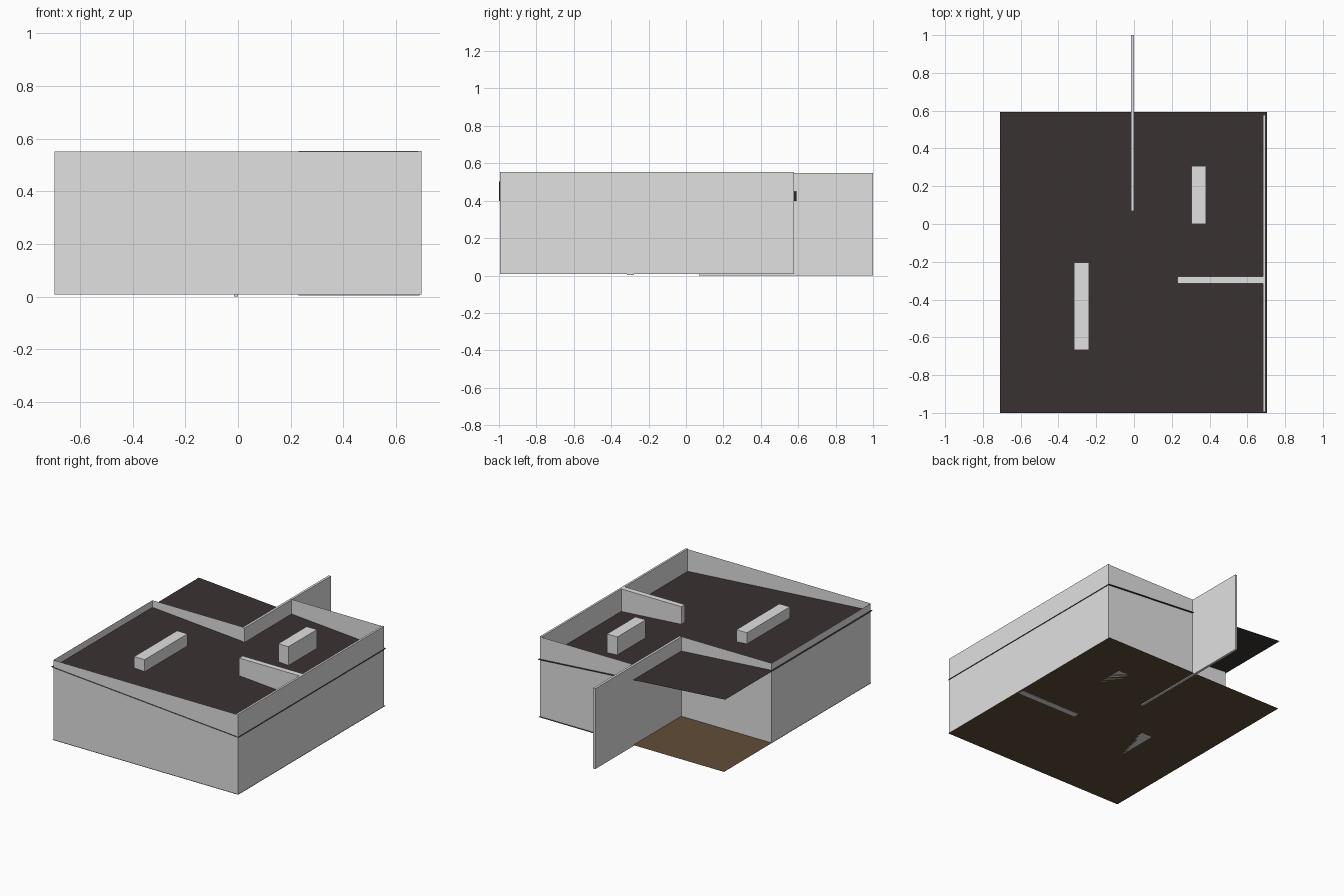
import bpy

if "Cube" in bpy.data.objects:
    bpy.data.objects.remove(bpy.data.objects["Cube"])


def material(name, rgb):
    m = bpy.data.materials.new(name)
    m.diffuse_color = (*rgb, 1)
    m.use_nodes = True
    m.node_tree.nodes["Principled BSDF"].inputs["Base Color"].default_value = m.diffuse_color
    return m


WALL = material("wall grey", (0.75, 0.75, 0.75))
FLOOR = material("floor brown", (0.117, 0.074, 0.04))
CEILING = material("ceiling dark", (0.042, 0.031, 0.031))


def mesh_object(name, verts, faces, mat):
    mesh = bpy.data.meshes.new(name)
    mesh.from_pydata(verts, [], faces)
    mesh.materials.append(mat)
    obj = bpy.data.objects.new(name, mesh)
    bpy.context.collection.objects.link(obj)
    return obj


def box(name, x, y, z, mat=WALL):
    verts = [(a, b, c) for c in z for b in y for a in x]
    faces = [(0, 2, 3, 1), (4, 5, 7, 6), (0, 1, 5, 4),
             (2, 6, 7, 3), (0, 4, 6, 2), (1, 3, 7, 5)]
    return mesh_object(name, verts, faces, mat)


def sheet_wall(name, start, end, z=(0.007, 0.55)):
    """Paper-thin upright wall between two plan points."""
    verts = [(*start, z[0]), (*end, z[0]), (*end, z[1]), (*start, z[1])]
    return mesh_object(name, verts, [(0, 1, 2, 3)], WALL)


def slab(name, x, y, z_left, z_right, mat):
    """Paper-thin sheet, which may slope from left to right."""
    verts = [(x[0], y[0], z_left), (x[1], y[0], z_right),
             (x[1], y[1], z_right), (x[0], y[1], z_left)]
    return mesh_object(name, verts, [(0, 1, 2, 3)], mat)


# Floor and sloping ceiling, both full rectangles
slab("floor", (-0.7, 0.7), (-0.998, 0.59), 0.007, 0.007, FLOOR)
slab("ceiling", (-0.71, 0.704), (-1.0, 0.592), 0.503, 0.398, CEILING)

# Paper-thin outer walls, notched at the back left
sheet_wall("front_wall", (-0.697, -0.994), (0.69, -0.994))
sheet_wall("back_wall", (0.69, 0.578), (-0.008, 0.578))
sheet_wall("notch_wall", (-0.008, 0.074), (-0.697, 0.074))
sheet_wall("left_wall", (-0.697, 0.074), (-0.697, -0.994))

# Thick walls
box("right_wall", (0.683, 0.697), (-0.995, 0.578), (0.007, 0.553))
box("centre_wall", (-0.016, 0.0), (0.07, 1.0), (0.0, 0.548))
box("partition_wall", (0.23, 0.69), (-0.316, -0.278), (0.004, 0.553))

# Free-standing pillars
box("left_pillar", (-0.317, -0.238), (-0.666, -0.204), (0.007, 0.55))
box("right_pillar", (0.304, 0.381), (0.0, 0.306), (0.007, 0.55))
